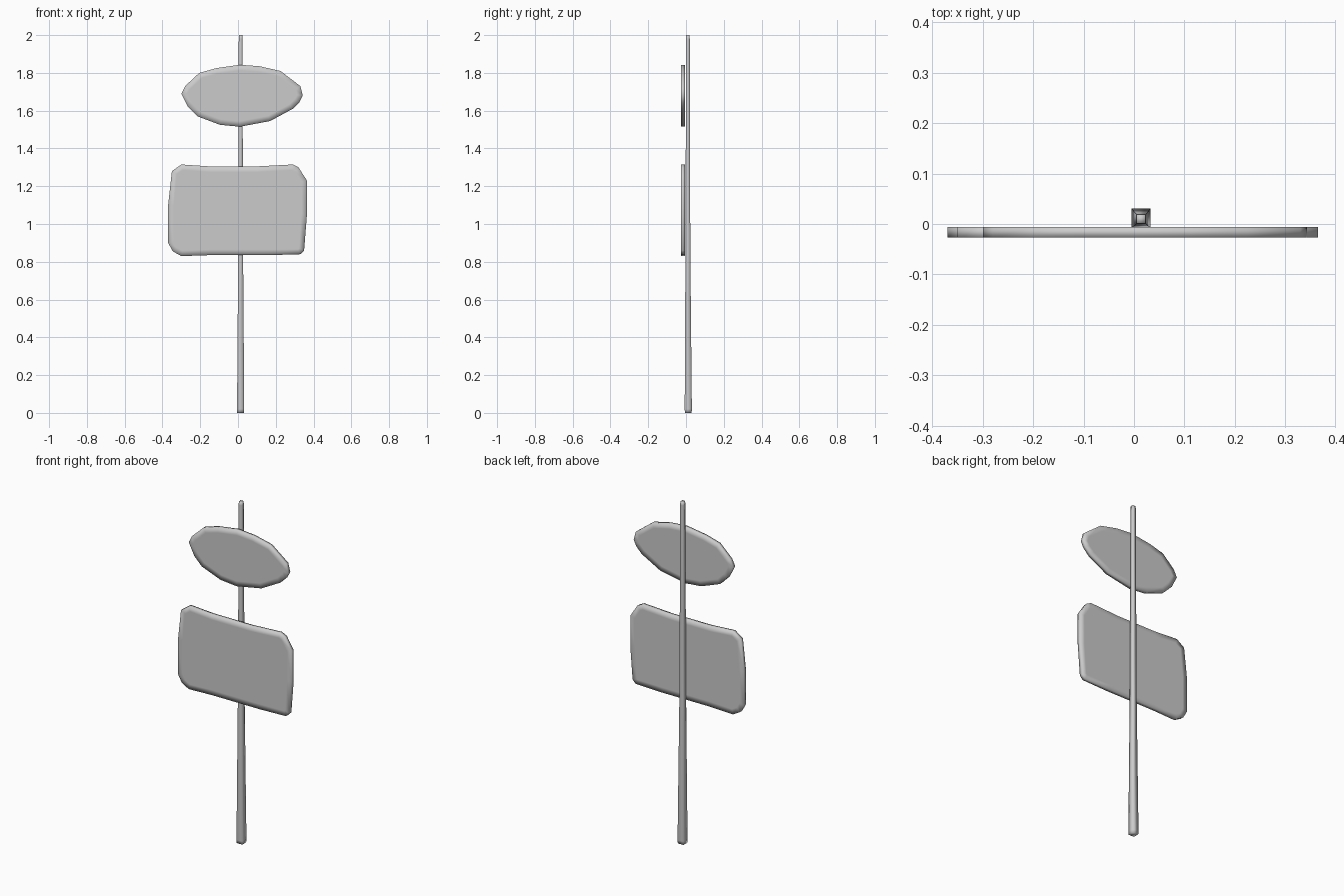
import bpy, bmesh

cube = bpy.data.objects.get("Cube")
if cube:
    bpy.data.objects.remove(cube)

GREY = (0.6, 0.6, 0.6, 1)
mat = bpy.data.materials.new("plain grey")
mat.use_nodes = True
mat.diffuse_color = GREY
mat.node_tree.nodes["Principled BSDF"].inputs["Base Color"].default_value = GREY


def finish(name, bm):
    bmesh.ops.recalc_face_normals(bm, faces=bm.faces)
    for face in bm.faces:
        face.smooth = True
    mesh = bpy.data.meshes.new(name)
    bm.to_mesh(mesh)
    bm.free()
    mesh.materials.append(mat)
    obj = bpy.data.objects.new(name, mesh)
    bpy.context.collection.objects.link(obj)


def plate(name, outline, front=-0.027, back=-0.006, rim=0.03):
    """Thin upright plate with softly shaded rims around flat faces."""
    bm = bmesh.new()
    rings = [[bm.verts.new((x, y, z)) for x, z in outline] for y in (front, back)]
    caps = [bm.faces.new(ring) for ring in rings]
    count = len(outline)
    for i in range(count):
        j = (i + 1) % count
        bm.faces.new((rings[0][i], rings[0][j], rings[1][j], rings[1][i]))
    bmesh.ops.recalc_face_normals(bm, faces=bm.faces)
    bmesh.ops.inset_individual(bm, faces=caps, thickness=rim)
    finish(name, bm)


# Tapered square post: height, half width, centre depth
bm = bmesh.new()
rings = []
for z, half, y in [(0, 0.018, 0.012), (0.02, 0.019, 0.012), (0.84, 0.013, 0.01),
                   (1.5, 0.011, 0.01), (1.98, 0.01, 0.01), (2, 0.009, 0.01)]:
    rings.append([bm.verts.new((0.014 + sx * half, y + sy * half, z))
                  for sx, sy in [(-1, -1), (1, -1), (1, 1), (-1, 1)]])
for low, high in zip(rings, rings[1:]):
    for i in range(4):
        j = (i + 1) % 4
        bm.faces.new((low[i], low[j], high[j], high[i]))
bm.faces.new(rings[0])
bm.faces.new(rings[-1])
finish("post", bm)

# Large rectangular board with worn corners
plate("lower_board", [
    (-0.35, 1.28), (-0.30, 1.315), (-0.15, 1.305), (0.10, 1.305), (0.29, 1.315),
    (0.32, 1.30), (0.365, 1.23), (0.365, 1.05), (0.35, 0.86), (0.33, 0.84),
    (0.16, 0.835), (-0.15, 0.835), (-0.30, 0.83), (-0.345, 0.855),
    (-0.37, 0.90), (-0.37, 1.10)])

# Oval board above it
plate("upper_board", [
    (-0.30, 1.69), (-0.28, 1.73), (-0.205, 1.80), (-0.115, 1.825), (0.01, 1.843),
    (0.115, 1.835), (0.225, 1.81), (0.33, 1.73), (0.343, 1.68), (0.325, 1.645),
    (0.29, 1.61), (0.17, 1.545), (0.01, 1.515), (-0.095, 1.525),
    (-0.215, 1.57), (-0.265, 1.62)])
